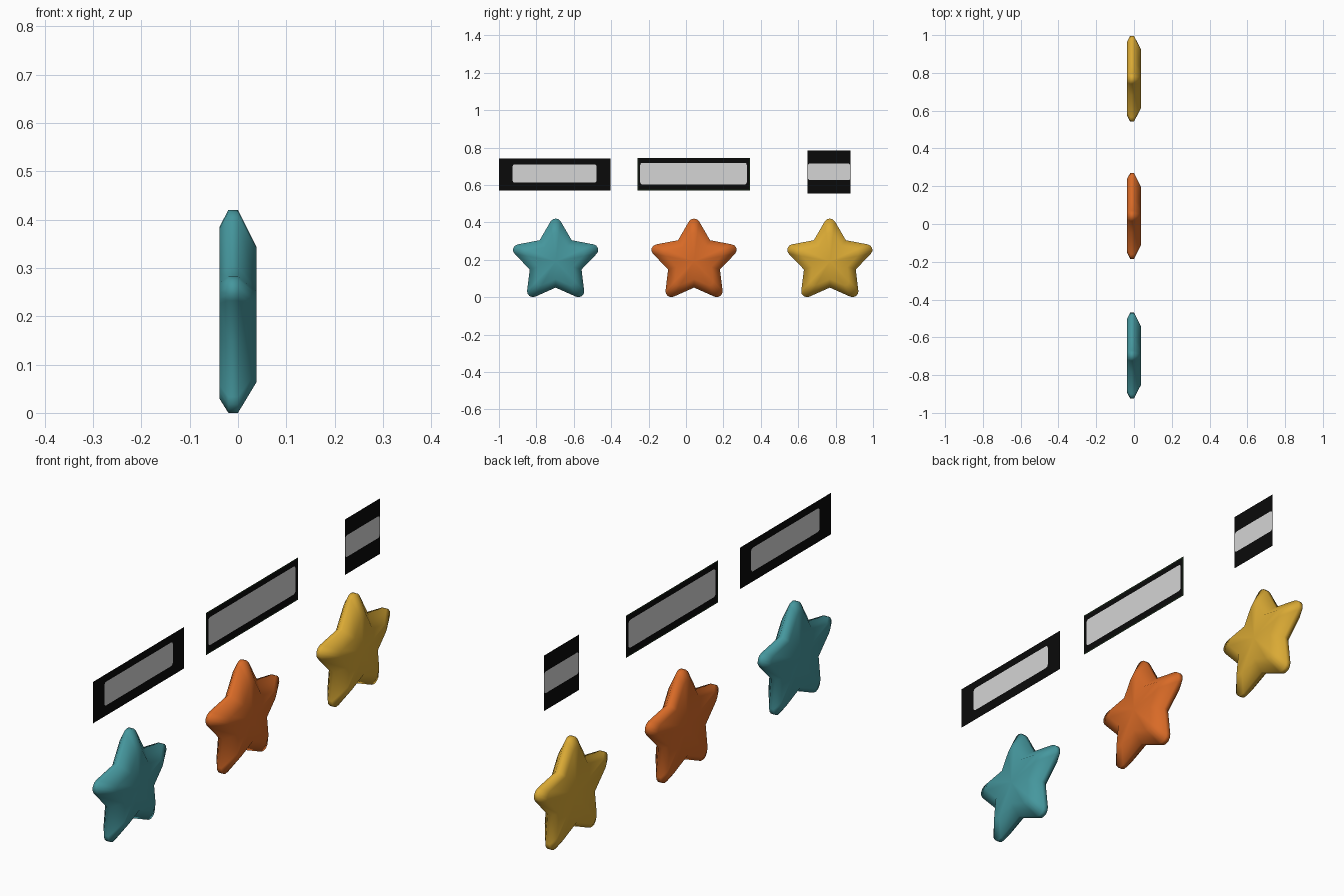
import bpy, bmesh
from math import sin, cos, pi, radians

cube = bpy.data.objects.get("Cube")
if cube:
    bpy.data.objects.remove(cube, do_unlink=True)


def material(name, rgb):
    m = bpy.data.materials.new(name)
    m.use_nodes = True
    m.diffuse_color = (*rgb, 1)
    m.node_tree.nodes["Principled BSDF"].inputs["Base Color"].default_value = (*rgb, 1)
    return m


TEAL = material("teal", (0.06, 0.31, 0.34))
ORANGE = material("orange", (0.69, 0.145, 0.02))
YELLOW = material("yellow", (0.70, 0.40, 0.035))
BLACK = material("black", (0.003, 0.003, 0.003))
GREEN = material("dark_green", (0.01, 0.025, 0.01))
GREY = material("light_grey", (0.66, 0.66, 0.66))


def finish(bm, name, mats):
    mesh = bpy.data.meshes.new(name)
    bm.to_mesh(mesh)
    bm.free()
    for m in mats:
        mesh.materials.append(m)
    ob = bpy.data.objects.new(name, mesh)
    bpy.context.collection.objects.link(ob)
    return ob


def bridge(bm, a, b, mat=0):
    n = len(a)
    for i in range(n):
        j = (i + 1) % n
        bm.faces.new((a[i], a[j], b[j], b[i])).material_index = mat


# Five-armed outline with rounded tips and plain inner corners
def star_outline(radius=0.229, inner=0.14, tip=0.03):
    pts = []
    for k in range(5):
        a = pi / 2 + k * 2 * pi / 5
        for d in (-60, -30, 0, 30, 60):
            t = a + radians(d)
            pts.append(((radius - tip) * cos(a) + tip * cos(t),
                        (radius - tip) * sin(a) + tip * sin(t)))
        b = a + pi / 5
        pts.append((inner * cos(b), inner * sin(b)))
    return [(y * 1.04, z) for y, z in pts]


# Star: stacked scaled outlines, capped by fans at both faces
def star(name, y0, mat, z0=0.191):
    bm = bmesh.new()
    outline = star_outline()
    rings = [[bm.verts.new((x, y0 + y * s, z0 + z * s)) for y, z in outline]
             for x, s in ((-0.038, 0.85), (-0.02, 1), (0, 1), (0.038, 0.67))]
    for a, b in zip(rings, rings[1:]):
        bridge(bm, a, b)
    for ring, x in ((rings[0], -0.038), (rings[-1], 0.038)):
        c = bm.verts.new((x, y0, z0))
        for i in range(len(ring)):
            bm.faces.new((c, ring[i], ring[(i + 1) % len(ring)]))
    bmesh.ops.recalc_face_normals(bm, faces=bm.faces)
    for f in bm.faces:
        f.smooth = True
    finish(bm, name, [mat])


# Rectangle loop with rounded corners, always the same point count
def rect_loop(bm, y0, y1, z0, z1, r, x=0.036):
    loop = []
    for k, (cy, cz) in enumerate(((y1 - r, z1 - r), (y0 + r, z1 - r),
                                  (y0 + r, z0 + r), (y1 - r, z0 + r))):
        for s in range(4):
            t = (k + s / 3) * pi / 2
            loop.append(bm.verts.new((x, cy + r * cos(t), cz + r * sin(t))))
    return loop


# Flat sign: rim, black frame and light centre in one sheet
def sign(name, outer, inner, rim, rim_mat):
    bm = bmesh.new()
    y0, y1, z0, z1 = outer
    edge = rect_loop(bm, *outer, 0)
    frame = rect_loop(bm, y0 + rim, y1 - rim, z0 + rim, z1 - rim, 0)
    panel = rect_loop(bm, *inner, 0.012)
    bridge(bm, edge, frame, 0)
    bridge(bm, frame, panel, 1)
    bm.faces.new(panel).material_index = 2
    bmesh.ops.remove_doubles(bm, verts=bm.verts, dist=0.00001)
    bmesh.ops.recalc_face_normals(bm, faces=bm.faces)
    if sum(f.normal.x for f in bm.faces) < 0:
        bmesh.ops.reverse_faces(bm, faces=bm.faces)
    finish(bm, name, [rim_mat, BLACK, GREY])


star("teal_star", -0.697, TEAL)
star("orange_star", 0.043, ORANGE)
star("yellow_star", 0.769, YELLOW)

sign("teal_sign", (-1.0, -0.405, 0.57, 0.742), (-0.927, -0.478, 0.612, 0.71), 0.004, BLACK)
sign("orange_sign", (-0.26, 0.342, 0.57, 0.745), (-0.245, 0.325, 0.602, 0.718), 0.005, GREEN)
sign("yellow_sign", (0.65, 0.88, 0.555, 0.785), (0.652, 0.878, 0.625, 0.715), 0.001, BLACK)
